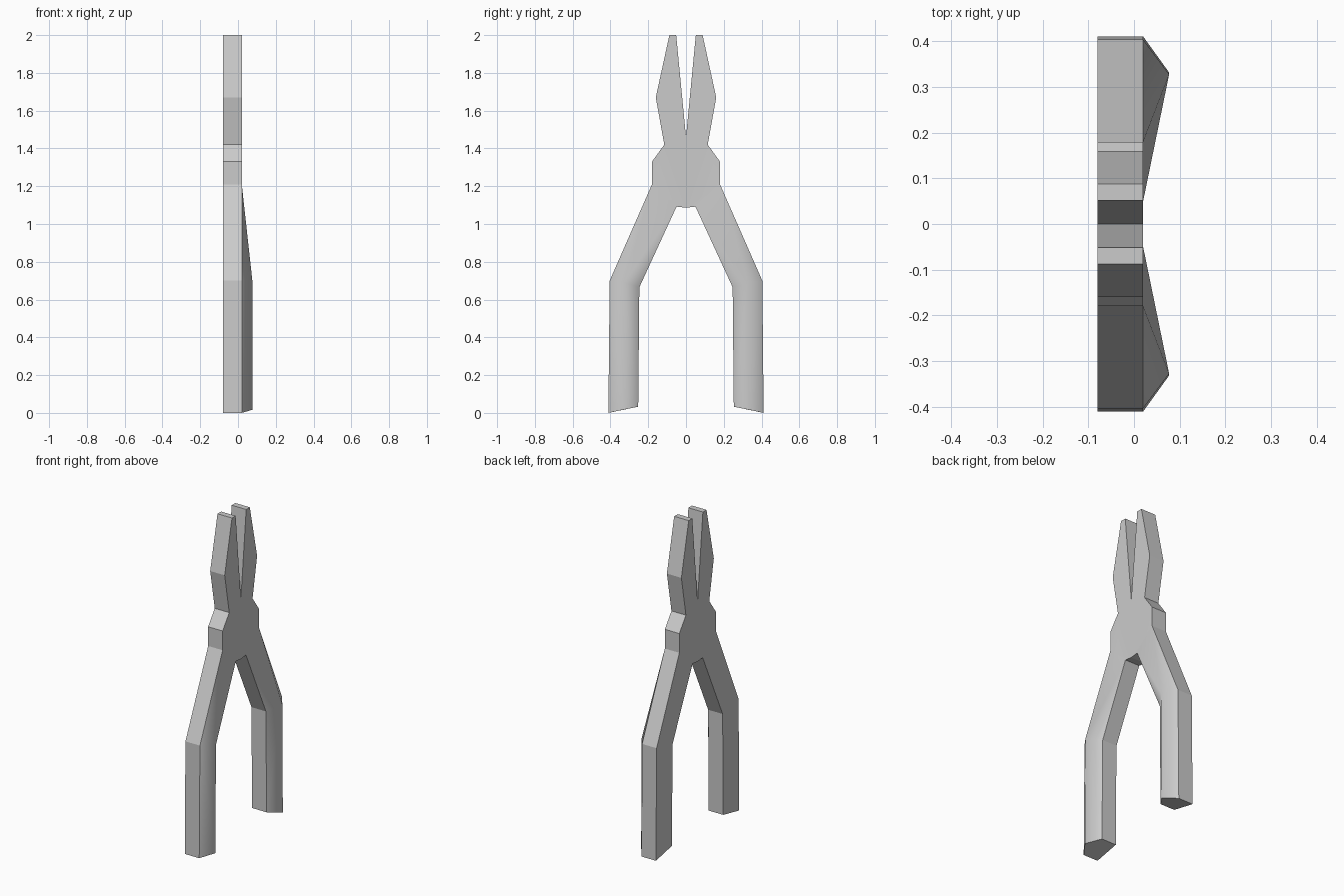
import bpy, bmesh

if "Cube" in bpy.data.objects:
    bpy.data.objects.remove(bpy.data.objects["Cube"])

BACK, FRONT, RIDGE = -0.08, 0.02, 0.077

# half outline (y, z): jaw and pivot shoulder, then handle, then crotch
jaw = [(0.052, 2.0), (0.088, 2.0), (0.16, 1.67), (0.115, 1.42), (0.18, 1.33), (0.18, 1.21)]
handle = [(0.404, 0.70), (0.411, 0.0), (0.253, 0.033), (0.247, 0.665)]
crotch = (0.05, 1.092)
ridge_mid, ridge_end = (0.328, 0.69), (0.332, 0.017)
ridge_top = (0.115, 1.151)

bm = bmesh.new()


def vert(p, x, side=1):
    return bm.verts.new((x, p[0] * side, p[1]))


def half_loop(x, side):
    return [vert(p, x, side) for p in jaw + handle + [crotch]]


slit = [vert((0, 1.46), x) for x in (BACK, FRONT)]
bottom = [vert((0, 1.086), x) for x in (BACK, FRONT)]
halves = {s: [half_loop(BACK, s), half_loop(FRONT, s)] for s in (1, -1)}

# flat back of the tool
bm.faces.new([slit[0]] + halves[1][0] + [bottom[0]] + halves[-1][0][::-1])

body = {}
soft = []
for s, (back, front) in halves.items():
    # side walls, leaving the handle end for a five-sided cap
    b = [slit[0]] + back + [bottom[0]]
    f = [slit[1]] + front + [bottom[1]]
    for i in range(len(b) - 1):
        if i != 8 - 1 + 1:
            bm.faces.new([b[i], b[i + 1], f[i + 1], f[i]])
    A, om, ob, ib, im, B = front[5:]
    m, e = vert(ridge_mid, RIDGE, s), vert(ridge_end, RIDGE, s)
    bm.faces.new([back[7], back[8], ib, e, ob])
    # ridged grip
    soft += [bm.faces.new(q) for q in
             ([A, om, m], [om, ob, e, m], [m, e, ib, im], [m, im, B])]
    body[s] = front[:6] + [B]
    if s == 1:
        soft.append(bm.faces.new([A, m, B]))
    else:
        R = vert(ridge_top, FRONT, s)
        soft += [bm.faces.new([A, m, R]), bm.faces.new([R, m, B])]
        body[s].insert(6, R)

# front of jaws and pivot
soft.append(bm.faces.new([slit[1]] + body[1] + [bottom[1]] + body[-1][::-1]))
bmesh.ops.recalc_face_normals(bm, faces=bm.faces[:])

# only the grip surface is soft, every other edge stays crisp
soft = set(soft)
for face in bm.faces:
    face.smooth = True
for edge in bm.edges:
    edge.smooth = all(fc in soft for fc in edge.link_faces)

mesh = bpy.data.meshes.new("pliers")
bm.to_mesh(mesh)
bm.free()
bpy.context.collection.objects.link(bpy.data.objects.new("pliers", mesh))
